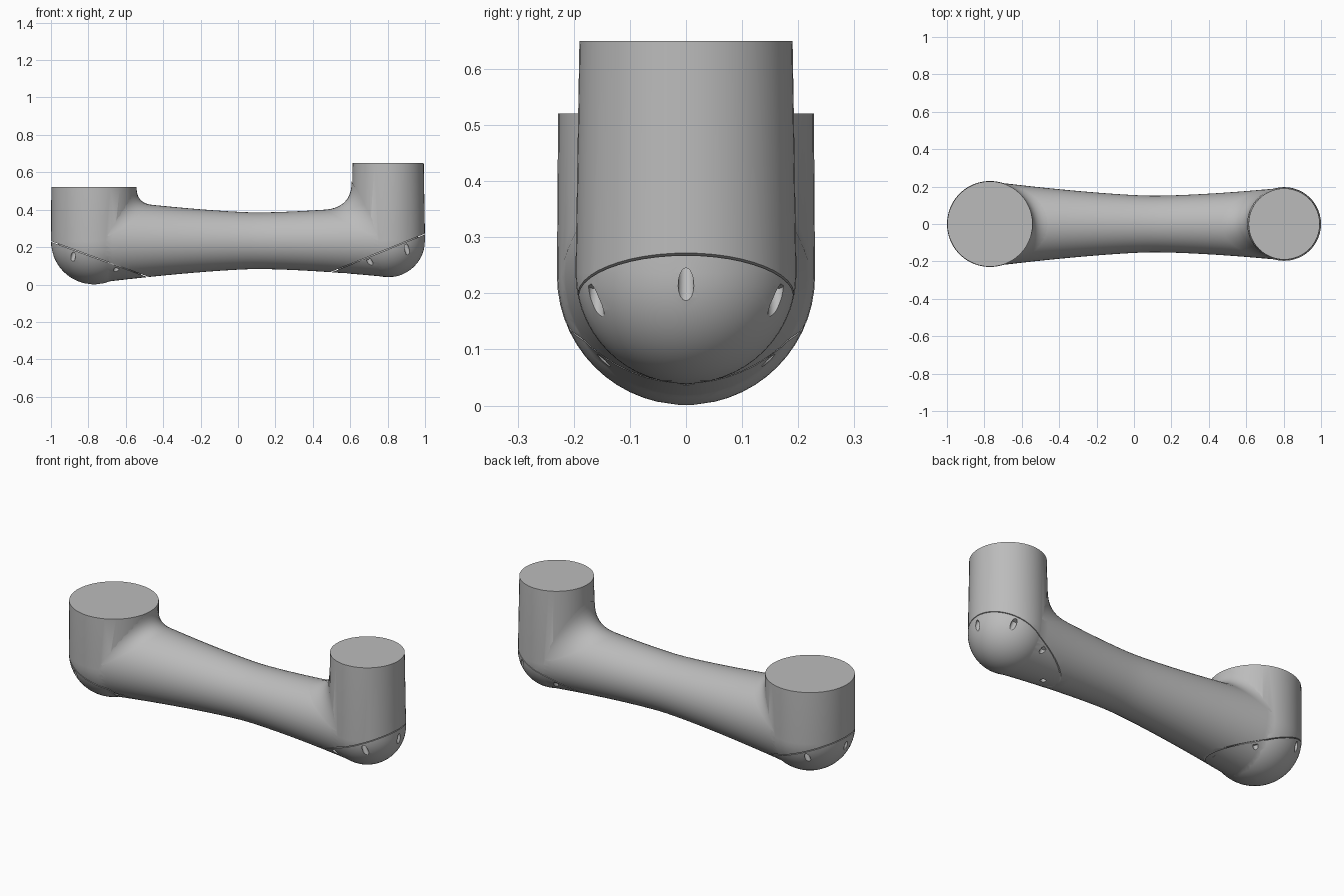
import bpy, bmesh
from math import sin, cos, pi, sqrt, atan2
from mathutils import Matrix, Vector

cube = bpy.data.objects.get("Cube")
if cube:
    bpy.data.objects.remove(cube)

grey = bpy.data.materials.new("light_grey")
grey.use_nodes = True
colour = (0.5, 0.5, 0.5, 1)
grey.diffuse_color = colour
grey.node_tree.nodes["Principled BSDF"].inputs["Base Color"].default_value = colour

AXIS_Z = 0.234
SEGS = 48
# side: outward direction, cx, cz, lower radius, top radius, top z,
# fillet size, seam outer and inner points (x, z)
ENDS = {
    "right": dict(out=-1, cx=-0.77, cz=0.231, r=0.23, rt=0.228, top=0.52,
                  fillet=0.08, a=(-1.0, 0.23), b=(-0.48, 0.04)),
    "left": dict(out=1, cx=0.803, cz=0.236, r=0.197, rt=0.19, top=0.65,
                 fillet=0.14, a=(1.0, 0.27), b=(0.5, 0.067)),
}


def tube_radius(x):
    d = x - 0.1
    if d < 0:
        return 0.152 + 0.076 * (-d / 0.87) ** 1.4
    return 0.152 + 0.043 * (d / 0.7) ** 1.6


def make_object(name, bm):
    mesh = bpy.data.meshes.new(name)
    bm.to_mesh(mesh)
    bm.free()
    mesh.materials.append(grey)
    obj = bpy.data.objects.new(name, mesh)
    bpy.context.collection.objects.link(obj)
    return obj


def lathe(name, profile, matrix):
    """Closed solid from (radius, height) pairs turned about local z."""
    bm = bmesh.new()
    rings = []
    for r, h in profile:
        rings.append([bm.verts.new((r * cos(2 * pi * i / SEGS), r * sin(2 * pi * i / SEGS), h))
                      for i in range(SEGS)])
    for lo, hi in zip(rings, rings[1:]):
        for i in range(SEGS):
            k = (i + 1) % SEGS
            bm.faces.new((lo[i], lo[k], hi[k], hi[i]))
    bm.faces.new(rings[0][::-1])
    bm.faces.new(rings[-1])
    bm.transform(matrix)
    bmesh.ops.recalc_face_normals(bm, faces=bm.faces)
    return make_object(name, bm)


def boolean(target, tool, operation):
    mod = target.modifiers.new("cut", "BOOLEAN")
    mod.operation = operation
    mod.solver = "EXACT"
    mod.object = tool
    bpy.context.view_layer.objects.active = target
    bpy.ops.object.modifier_apply(modifier=mod.name)
    bpy.data.objects.remove(tool)


def smooth(obj):
    bpy.ops.object.select_all(action="DESELECT")
    obj.select_set(True)
    bpy.context.view_layer.objects.active = obj
    bpy.ops.object.shade_smooth_by_angle(angle=0.5)


# Waisted tube along x
x0, x1 = ENDS["right"]["cx"], ENDS["left"]["cx"]
profile = []
for i in range(33):
    x = x0 + (x1 - x0) * i / 32
    profile.append((tube_radius(x) - 0.001, x))
body = lathe("link_body", profile,
             Matrix.Translation((0, 0, AXIS_Z)) @ Matrix.Rotation(pi / 2, 4, "Y"))

# Upright joint sockets with rounded bottoms
for side, e in ENDS.items():
    profile = [(e["r"] * sin(pi / 2 * i / 14), -e["r"] * cos(pi / 2 * i / 14))
               for i in range(1, 15)]
    profile[0] = (0.012, -e["r"])
    profile.append((e["rt"], e["top"] - e["cz"]))
    boolean(body, lathe("socket", profile, Matrix.Translation((e["cx"], 0, e["cz"]))), "UNION")


def bolt_points(e):
    """Points on the seam plane just inside the shell."""
    (ax, az), (bx, bz) = e["a"], e["b"]
    for u in (0.11, 0.57, 1.55, 2.2):
        x = ax - e["out"] * u * e["r"]
        z = az + (bz - az) * (x - ax) / (bx - ax)
        if u in (0.11, 2.2):
            yield Vector((x, 0, z))
            continue
        past = max(0, e["out"] * (x - e["cx"]))
        r = e["r"] if past else tube_radius(x)
        y = 0.9 * sqrt(r * r - past * past - (z - AXIS_Z) ** 2)
        yield Vector((x, y, z))
        yield Vector((x, -y, z))


for side, e in ENDS.items():
    (ax, az), (bx, bz) = e["a"], e["b"]
    mid = Vector(((ax + bx) / 2, 0, (az + bz) / 2))
    half = sqrt((ax - bx) ** 2 + (az - bz) ** 2) / 2
    tilt = Matrix.Rotation(-atan2(e["out"] * (az - bz), abs(ax - bx)), 4, "Y")

    # Seam between body and end cap
    bm = bmesh.new()
    bmesh.ops.create_cube(bm, size=1)
    bm.transform(Matrix.Translation(mid) @ tilt @ Matrix.Diagonal((0.7, 0.7, 0.004, 1)))
    boolean(body, make_object("seam_cutter", bm), "DIFFERENCE")

    # Plate closing the seam inside
    bm = bmesh.new()
    bmesh.ops.create_cone(bm, cap_ends=True, segments=32, radius1=1, radius2=1, depth=1)
    bm.transform(Matrix.Translation(mid) @ tilt
                 @ Matrix.Diagonal((0.85 * half, 0.78 * e["r"], 0.007, 1)))
    make_object(side + "_cap_gasket", bm)

    # Bolt pockets opening through the end cap
    for p in bolt_points(e):
        bm = bmesh.new()
        bmesh.ops.create_cone(bm, cap_ends=True, segments=16, radius1=0.014,
                              radius2=0.014, depth=0.1)
        bm.transform(Matrix.Translation(p) @ tilt @ Matrix.Translation((0, 0, -0.062)))
        boolean(body, make_object("bolt_cutter", bm), "DIFFERENCE")

    # Blended inner corner between socket and tube
    d = -e["out"]
    bm = bmesh.new()
    rows = []
    n, m = 24, 10
    for i in range(n + 1):
        t = (i / n - 0.5) * pi
        y = 0.95 * e["r"] * sin(t)
        f = e["fillet"] * cos(t)

        def height(x):
            return AXIS_Z + sqrt(max(0, tube_radius(x) ** 2 - y * y))

        xe = e["cx"] + d * sqrt(max(0, (e["r"] - 0.002) ** 2 - y * y))
        corner = Vector((xe, y, height(xe)))
        upper = corner + Vector((0, 0, f))
        lower = Vector((xe + d * f, y, height(xe + d * f) - 0.001))
        rows.append([bm.verts.new(upper * (1 - s) ** 2 + corner * 2 * s * (1 - s) + lower * s * s)
                     for s in (j / m for j in range(m + 1))])
    for r0, r1 in zip(rows, rows[1:]):
        for j in range(m):
            quad = (r0[j], r1[j], r1[j + 1], r0[j + 1])
            bm.faces.new(quad[::-1] if d > 0 else quad)
    smooth(make_object(side + "_corner_fillet", bm))

smooth(body)
